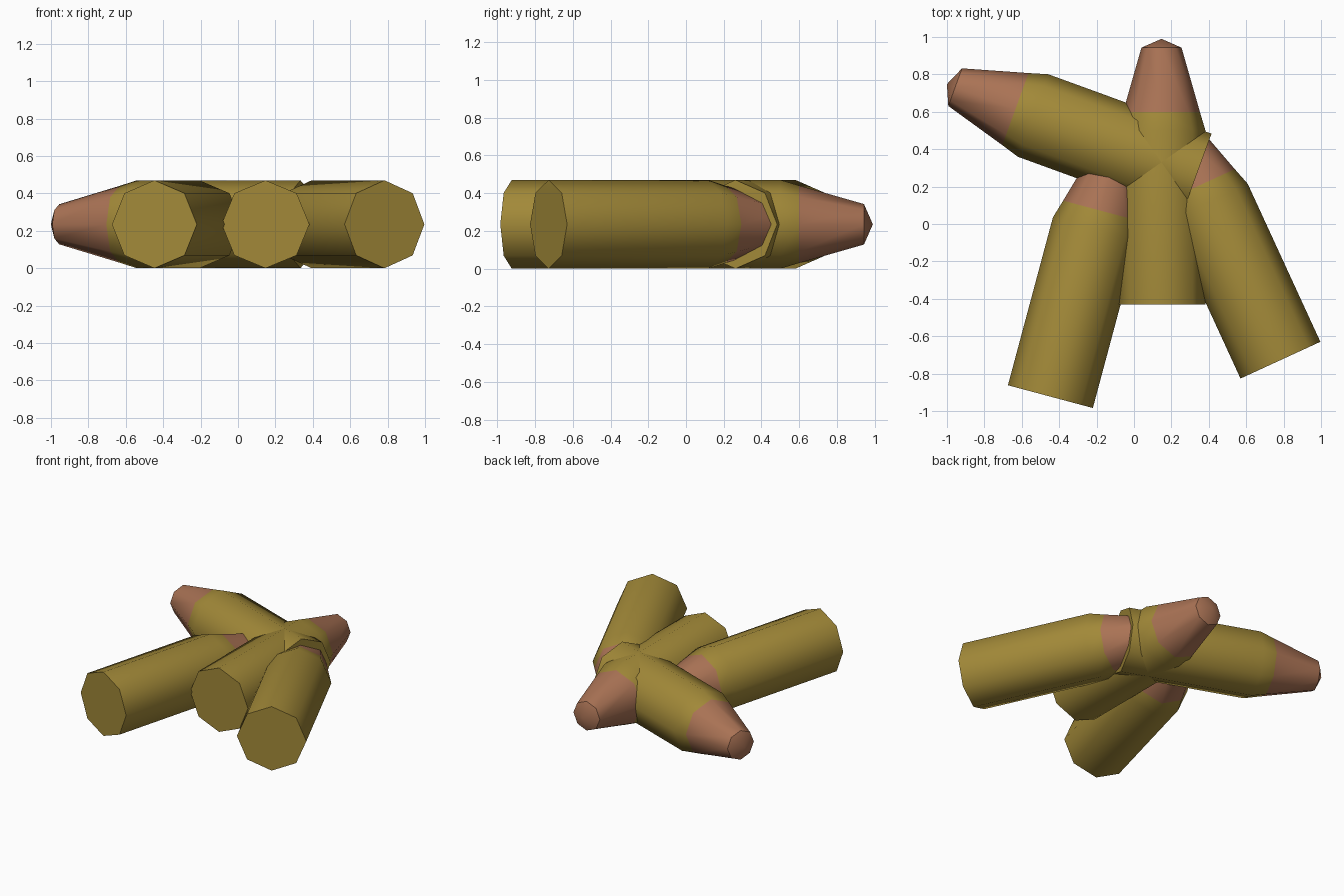
import bpy, bmesh, math

if "Cube" in bpy.data.objects:
    bpy.data.objects.remove(bpy.data.objects["Cube"])

def make_mat(name, rgb):
    m = bpy.data.materials.new(name)
    m.diffuse_color = (*rgb, 1)
    m.use_nodes = True
    m.node_tree.nodes["Principled BSDF"].inputs["Base Color"].default_value = m.diffuse_color
    return m

brass = make_mat("brass", (0.36, 0.25, 0.04))
copper = make_mat("copper", (0.40, 0.17, 0.09))

SIDES, R, LENGTH = 8, 0.235, 1.42
# (distance from base, radius): casing, shoulder, neck, tip rim
PROFILE = [(0, R), (0.93, R), (1.03, 0.205), (1.373, 0.107)]

def cartridge(name, base, angle):
    """Eight-sided cartridge lying flat; angle is turned left from +y."""
    bm = bmesh.new()
    rings = [[bm.verts.new((r * math.cos(2 * math.pi * i / SIDES), d,
                            r * math.sin(2 * math.pi * i / SIDES)))
              for i in range(SIDES)] for d, r in PROFILE]
    apex = bm.verts.new((0, LENGTH, 0))
    bm.faces.new(rings[0])                      # flat base
    for a, b in zip(rings, rings[1:]):          # walls
        for i in range(SIDES):
            j = (i + 1) % SIDES
            bm.faces.new((a[i], a[j], b[j], b[i]))
    for i in range(SIDES):                      # pointed cap
        bm.faces.new((rings[-1][i], rings[-1][(i + 1) % SIDES], apex))
    bmesh.ops.recalc_face_normals(bm, faces=bm.faces)
    for f in bm.faces:                          # copper beyond the neck
        f.material_index = int(f.calc_center_median().y > 1.03)
    me = bpy.data.meshes.new(name)
    bm.to_mesh(me)
    bm.free()
    me.materials.append(brass)
    me.materials.append(copper)
    ob = bpy.data.objects.new(name, me)
    bpy.context.collection.objects.link(ob)
    ob.location = (*base, R)
    ob.rotation_euler.z = math.radians(angle)
    bpy.ops.object.select_all(action='DESELECT')
    ob.select_set(True)
    bpy.context.view_layer.objects.active = ob
    bpy.ops.object.shade_smooth_by_angle(angle=math.radians(46))

cartridge("centre_cartridge", (0.147, -0.43), 0)
cartridge("left_cartridge", (-0.447, -0.923), -15)
cartridge("right_cartridge", (0.783, -0.728), 24.7)
cartridge("back_cartridge", (0.334, 0.262), 70)
